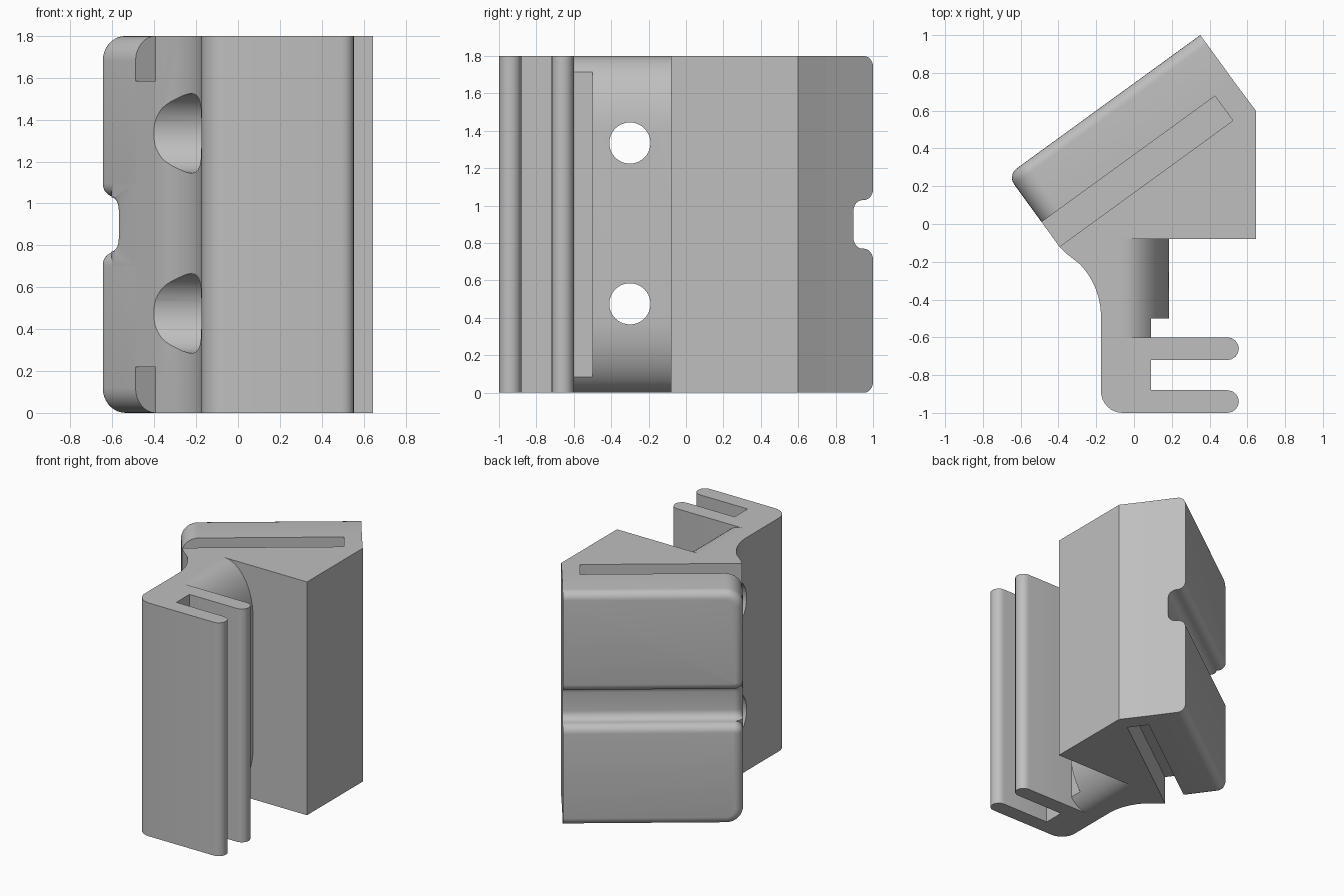
import bpy, bmesh, math
from mathutils import Vector

if "Cube" in bpy.data.objects:
    bpy.data.objects.remove(bpy.data.objects["Cube"], do_unlink=True)

H = 1.8                       # overall height
TILT = math.radians(36)       # turn of the angled head
LEFT, RIGHT = -0.39, 0.872    # head ends along its length
BACK = 0.603                  # head back face
SLOT_A, SLOT_B = 0.135, 0.296
R = 0.06                      # fillet radius

grey = bpy.data.materials.new("plain grey")
grey.use_nodes = True
colour = (0.52, 0.52, 0.52, 1)
grey.diffuse_color = colour
grey.node_tree.nodes["Principled BSDF"].inputs["Base Color"].default_value = colour


def head(u, n, z=0.0):
    """Head coordinates (along, outward, up) to world."""
    c, s = math.cos(TILT), math.sin(TILT)
    return Vector((u * c - n * s, u * s + n * c, z))


def arc(cx, cy, rx, ry, a0, a1, steps=8):
    angles = [math.radians(a0 + (a1 - a0) * i / steps) for i in range(steps + 1)]
    return [(cx + rx * math.cos(a), cy + ry * math.sin(a)) for a in angles]


def loft(name, rings):
    """Closed solid through matching rings of points."""
    bm = bmesh.new()
    rows = [[bm.verts.new(p) for p in ring] for ring in rings]
    count = len(rows[0])
    for a, b in zip(rows, rows[1:]):
        for i in range(count):
            j = (i + 1) % count
            bm.faces.new((a[i], a[j], b[j], b[i]))
    bm.faces.new(rows[0])
    bm.faces.new(rows[-1])
    bmesh.ops.recalc_face_normals(bm, faces=bm.faces)
    mesh = bpy.data.meshes.new(name)
    bm.to_mesh(mesh)
    bm.free()
    mesh.materials.append(grey)
    obj = bpy.data.objects.new(name, mesh)
    bpy.context.collection.objects.link(obj)
    return obj


def activate(obj):
    bpy.ops.object.select_all(action='DESELECT')
    obj.select_set(True)
    bpy.context.view_layer.objects.active = obj


def cut(obj, cutters):
    activate(obj)
    for c in cutters:
        mod = obj.modifiers.new("cut", 'BOOLEAN')
        mod.operation, mod.solver, mod.object = 'DIFFERENCE', 'EXACT', c
        bpy.ops.object.modifier_apply(modifier=mod.name)


# Plan outline of the wedge, wall and two clip prongs
outline = [head(RIGHT, SLOT_B).xy, (0.645, 0.6), (0.645, -0.08), (-0.06, -0.08), (-0.06, -0.6)]
outline += arc(0.495, -0.66, R, R, 90, -90)
outline += [(0.09, -0.72), (0.09, -0.88)]
outline += arc(0.495, -0.94, R, R, 90, -90)
outline += arc(-0.06, -0.885, 0.115, 0.115, 270, 180)
outline += arc(-0.575, -0.49, 0.4, 0.4, 0, 44, 12)
outline += [(-0.36, -0.155), head(LEFT, SLOT_A).xy, head(LEFT, SLOT_B).xy]
body = loft("wedge_and_clip", [[(p[0], p[1], z) for p in outline] for z in (0, H)])

# Neck filling the inner corner, rounded at top and bottom
neck_shape = [(-0.06, 0)] + arc(-0.06, 0.4, 0.245, 0.4, -90, 0, 16)[1:]
neck_shape += arc(-0.06, H - 0.4, 0.245, 0.4, 0, 90, 16)
neck = loft("neck", [[(x, y, z) for x, z in neck_shape] for y in (-0.5, -0.08)])
step_shape = [(min(x, 0.09), z) for x, z in neck_shape if x < 0.09]
step_shape.insert(len(step_shape) // 2, (0.09, H - 0.085))
step_shape.insert(len(step_shape) // 2, (0.09, 0.085))
loft("neck_step", [[(x, y, z) for x, z in step_shape] for y in (-0.6, -0.5)])

# Slots in the head and counterbored screw holes
slots = []
for z0, z1 in ((-0.1, 0.22), (H - 0.215, H + 0.1)):
    corners = [(LEFT - 0.1, SLOT_A), (0.745, SLOT_A), (0.745, SLOT_B + 0.004), (LEFT - 0.1, SLOT_B + 0.004)]
    slots.append(loft("slot_cutter", [[head(u, n, z) for u, n in corners] for z in (z0, z1)]))
bores = []
for z in (0.475, 1.335):
    for radius, x1 in ((0.19, 0.0), (0.11, 0.4)):
        circle = arc(-0.3, z, radius, radius, 0, 360, 40)[:-1]
        bores.append(loft("hole_cutter", [[(x, y, h) for y, h in circle] for x in (-0.6, x1)]))
cut(body, slots + bores)
cut(neck, bores)
for c in slots + bores:
    bpy.data.objects.remove(c, do_unlink=True)


# Back plates with rounded rims, either side of the groove
def plate_ring(d, n, mirrored):
    z0, z1, u0 = 1.03 + d, H - d, LEFT + d
    r1, r2 = 0.12 - d, 0.065 - d
    shape = [(RIGHT, z0), (RIGHT, z1)]
    shape += arc(u0 + r1, z1 - r1, r1, r1, 90, 180)
    shape += arc(u0 + r2, z0 + r2, r2, r2, 180, 270)
    return [head(u, n, H - z if mirrored else z) for u, z in shape]


quarter = [math.radians(15 * i) for i in range(7)]
for name, mirrored in (("upper_back_plate", False), ("lower_back_plate", True)):
    rings = [plate_ring(0, SLOT_B, mirrored)]
    rings += [plate_ring(R * (1 - math.cos(a)), BACK - R + R * math.sin(a), mirrored) for a in quarter]
    loft(name, rings)


# Groove floor with hollow corners and a rounded left end
def groove_ring(u, d):
    top = BACK - 0.07
    shape = [(0.70, top), (0.77, top)]
    shape += arc(0.83, top, R, R, 180, 270, 6)
    shape += arc(0.97, top, R, R, 270, 360, 6)
    shape += [(1.10, top)]
    ring = [head(u, n - d, z) for z, n in shape]
    return ring + [head(u, SLOT_B, 1.10), head(u, SLOT_B, 0.70)]


rings = [groove_ring(LEFT + R * (1 - math.cos(a)), R * (1 - math.sin(a))) for a in quarter]
loft("back_groove", rings + [groove_ring(RIGHT, 0)])

# Smooth the curved faces, keep edges sharp
for obj in bpy.context.scene.objects:
    if obj.type == 'MESH' and grey.name in obj.data.materials:
        activate(obj)
        bpy.ops.object.shade_smooth_by_angle(angle=math.radians(30))
